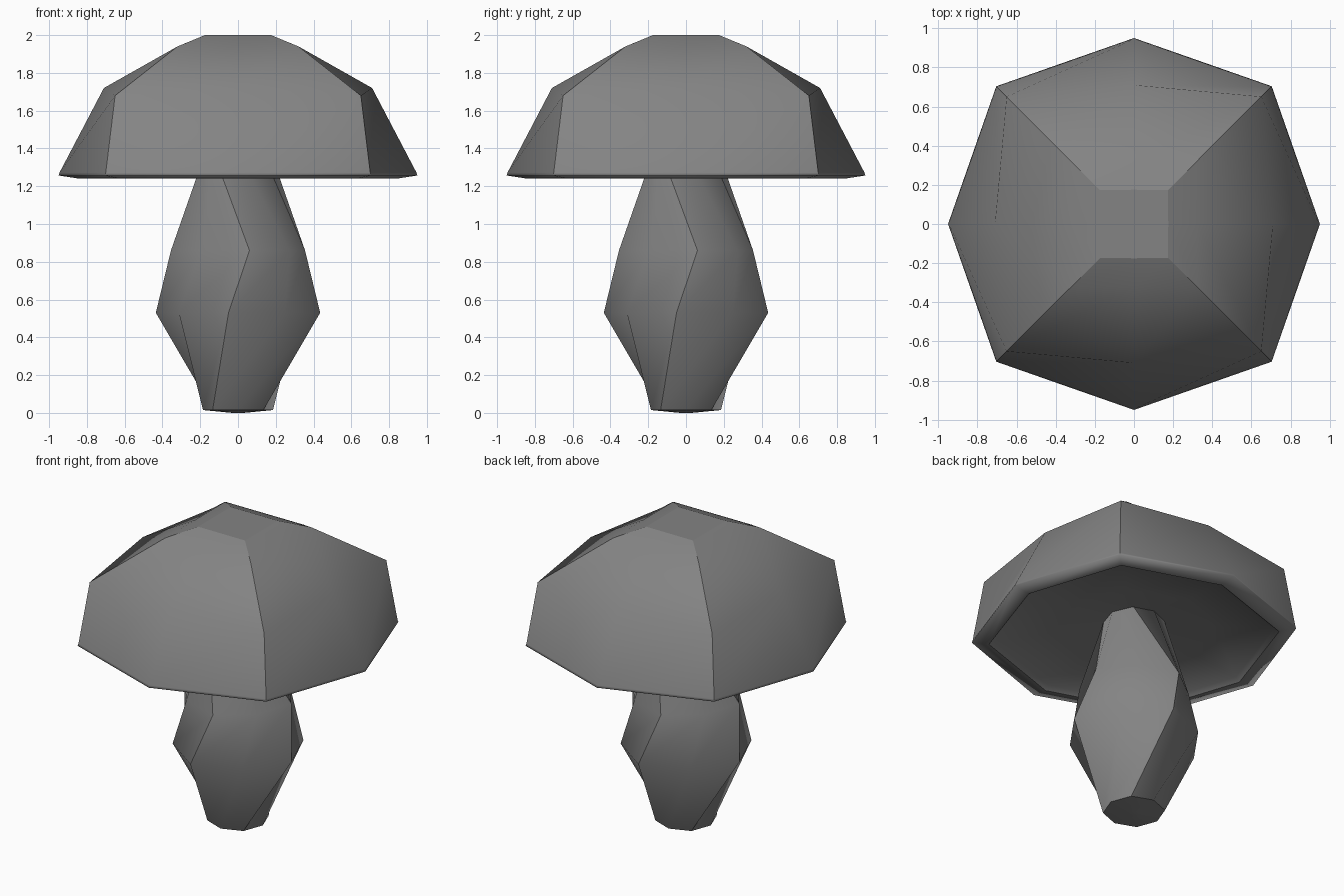
import bpy, bmesh
from math import cos, sin, radians

if "Cube" in bpy.data.objects:
    bpy.data.objects.remove(bpy.data.objects["Cube"])

grey = bpy.data.materials.new("dark_grey")
grey.diffuse_color = (0.23, 0.23, 0.23, 1)
grey.use_nodes = True
grey.node_tree.nodes["Principled BSDF"].inputs["Base Color"].default_value = grey.diffuse_color


def loft(name, rings, ridge_rings, sharp_rings):
    """Skin eight-sided rings (corner radius, mid radius, corner z, mid z, twist)."""
    bm = bmesh.new()
    loops = []
    for rc, rm, zc, zm, twist in rings:
        loop = []
        for i in range(8):
            a = radians(45 + 45 * i + twist)
            r, z = (rc, zc) if i % 2 == 0 else (rm, zm)
            loop.append(bm.verts.new((r * cos(a), r * sin(a), z)))
        loops.append(loop)
    for lo, hi in zip(loops, loops[1:]):
        for i in range(8):
            j = (i + 1) % 8
            bm.faces.new((lo[i], lo[j], hi[j], hi[i]))
    bm.faces.new(loops[0][::-1])
    bm.faces.new(loops[-1])
    bmesh.ops.recalc_face_normals(bm, faces=bm.faces)
    for f in bm.faces:
        f.smooth = True
    # Sharp corner ridges and sharp ring edges, smooth elsewhere
    for k in ridge_rings:
        for i in range(0, 8, 2):
            bm.edges.get((loops[k][i], loops[k + 1][i])).smooth = False
    for k in sharp_rings:
        for i in range(8):
            bm.edges.get((loops[k][i], loops[k][(i + 1) % 8])).smooth = False
    mesh = bpy.data.meshes.new(name)
    bm.to_mesh(mesh)
    bm.free()
    mesh.materials.append(grey)
    obj = bpy.data.objects.new(name, mesh)
    bpy.context.collection.objects.link(obj)
    return obj


# Cap: hollowed underside, thin rolled rim, dome with a small square top
loft("mushroom_cap", [
    (0.14, 0.14, 1.36, 1.36, 0),
    (0.50, 0.48, 1.30, 1.30, 0),
    (0.86, 0.81, 1.265, 1.265, 0),
    (0.89, 0.84, 1.24, 1.24, 0),
    (0.995, 0.95, 1.257, 1.257, 0),
    (0.99, 0.945, 1.272, 1.272, 0),
    (0.92, 0.71, 1.68, 1.72, 0),
    (0.453, 0.32, 1.94, 1.94, 0),
    (0.247, 0.175, 2.0, 2.0, 0),
], ridge_rings=[4, 5, 6, 7], sharp_rings=[3, 8])

# Stem: bulging twisted stalk
loft("mushroom_stem", [
    (0.03, 0.03, 0.0, 0.0, 0),
    (0.19, 0.185, 0.015, 0.015, 0),
    (0.438, 0.40, 0.53, 0.53, 38.4),
    (0.36, 0.335, 0.86, 0.86, 54.7),
    (0.185, 0.18, 1.36, 1.36, 3),
], ridge_rings=[1, 2, 3], sharp_rings=[1, 4])
